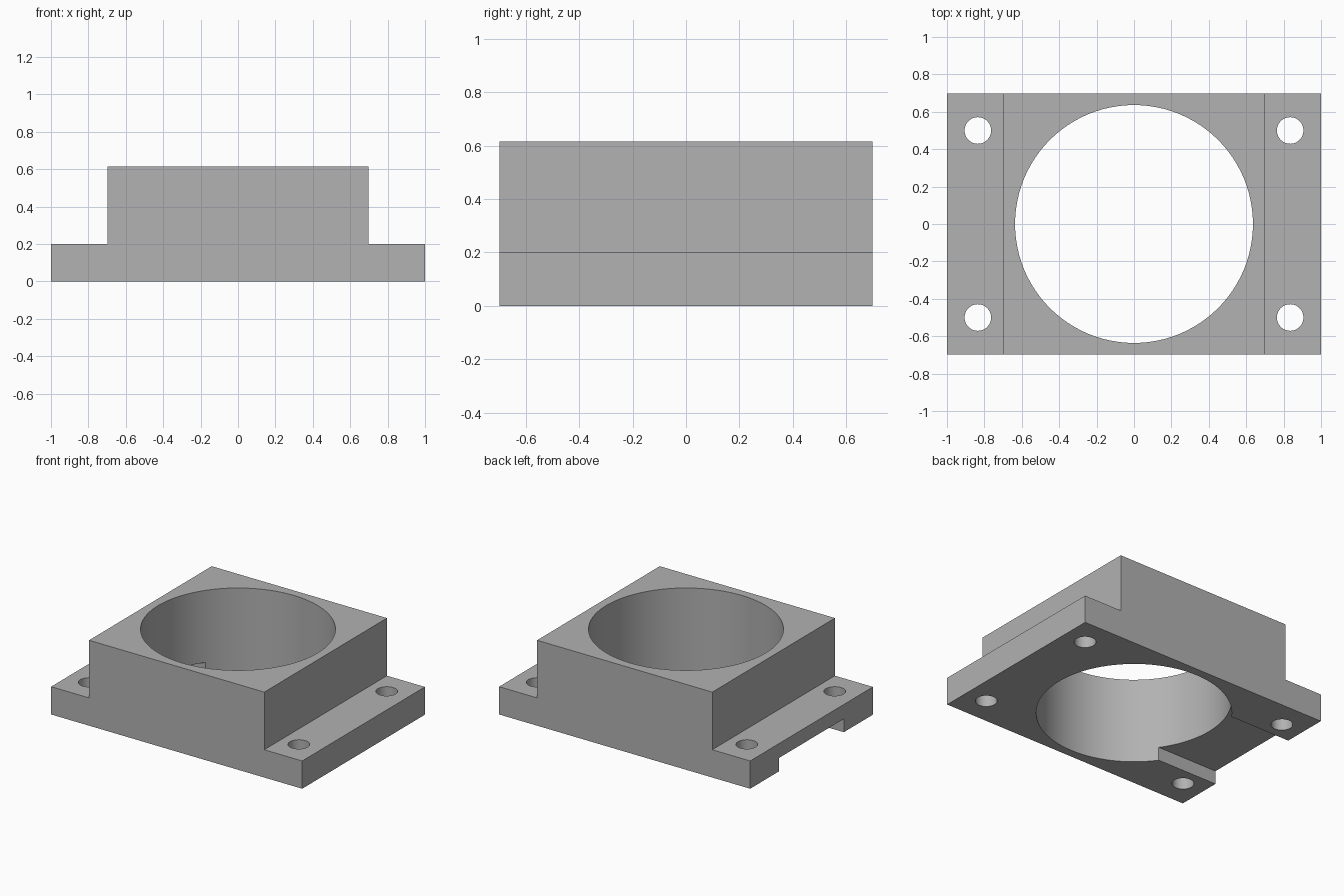
import bpy, bmesh, math

if "Cube" in bpy.data.objects:
    bpy.data.objects.remove(bpy.data.objects["Cube"])

WIDTH, HALF_Y = 1.0, 0.698
BODY_X, FLANGE_Z, TOP_Z = 0.698, 0.2, 0.615
BORE_R, HOLE_R = 0.636, 0.071
HOLE_X, HOLE_Y = 0.835, 0.5
SLOT_Y, SLOT_Z = 0.368, 0.096

grey = bpy.data.materials.new("plain grey")
grey.diffuse_color = (0.445, 0.445, 0.445, 1)
grey.use_nodes = True
grey.node_tree.nodes["Principled BSDF"].inputs["Base Color"].default_value = grey.diffuse_color


def cylinder_cutter(name, x, y, radius, sides):
    bpy.ops.mesh.primitive_cylinder_add(vertices=sides, radius=radius, depth=2,
                                        location=(x, y, 0.3))
    bpy.context.object.name = name
    return bpy.context.object


def box_cutter(name, x0, x1, y0, y1, z0, z1):
    bpy.ops.mesh.primitive_cube_add(
        size=1, location=((x0 + x1) / 2, (y0 + y1) / 2, (z0 + z1) / 2))
    ob = bpy.context.object
    ob.name = name
    ob.scale = (x1 - x0, y1 - y0, z1 - z0)
    return ob


# Housing: stepped profile extruded front to back
profile = [(-WIDTH, 0), (WIDTH, 0), (WIDTH, FLANGE_Z), (BODY_X, FLANGE_Z),
           (BODY_X, TOP_Z), (-BODY_X, TOP_Z), (-BODY_X, FLANGE_Z), (-WIDTH, FLANGE_Z)]
bm = bmesh.new()
face = bm.faces.new([bm.verts.new((x, -HALF_Y, z)) for x, z in profile])
ext = bmesh.ops.extrude_face_region(bm, geom=[face])
bmesh.ops.translate(bm, vec=(0, 2 * HALF_Y, 0),
                    verts=[v for v in ext["geom"] if isinstance(v, bmesh.types.BMVert)])
bmesh.ops.recalc_face_normals(bm, faces=bm.faces)
mesh = bpy.data.meshes.new("flanged_housing")
bm.to_mesh(mesh)
bm.free()
mesh.materials.append(grey)
housing = bpy.data.objects.new("flanged_housing", mesh)
bpy.context.collection.objects.link(housing)

# Cutters: main bore, four bolt holes, underside slot from the left edge to the bore
cutters = [cylinder_cutter("bore_cutter", 0, 0, BORE_R, 96),
           box_cutter("slot_cutter", -1.2, 0, -SLOT_Y, SLOT_Y, -0.2, SLOT_Z)]
for sx in (-1, 1):
    for sy in (-1, 1):
        cutters.append(cylinder_cutter("bolt_hole_cutter", sx * HOLE_X, sy * HOLE_Y, HOLE_R, 48))

bpy.ops.object.select_all(action='DESELECT')
bpy.context.view_layer.objects.active = housing
housing.select_set(True)
for cutter in cutters:
    cutter.data.materials.append(grey)
    mod = housing.modifiers.new(cutter.name, 'BOOLEAN')
    mod.operation, mod.solver, mod.object = 'DIFFERENCE', 'EXACT', cutter
    bpy.ops.object.modifier_apply(modifier=mod.name)
for cutter in cutters:
    bpy.data.objects.remove(cutter, do_unlink=True)

# Smooth bore walls, crisp edges
bpy.ops.object.shade_smooth_by_angle(angle=math.radians(30))
